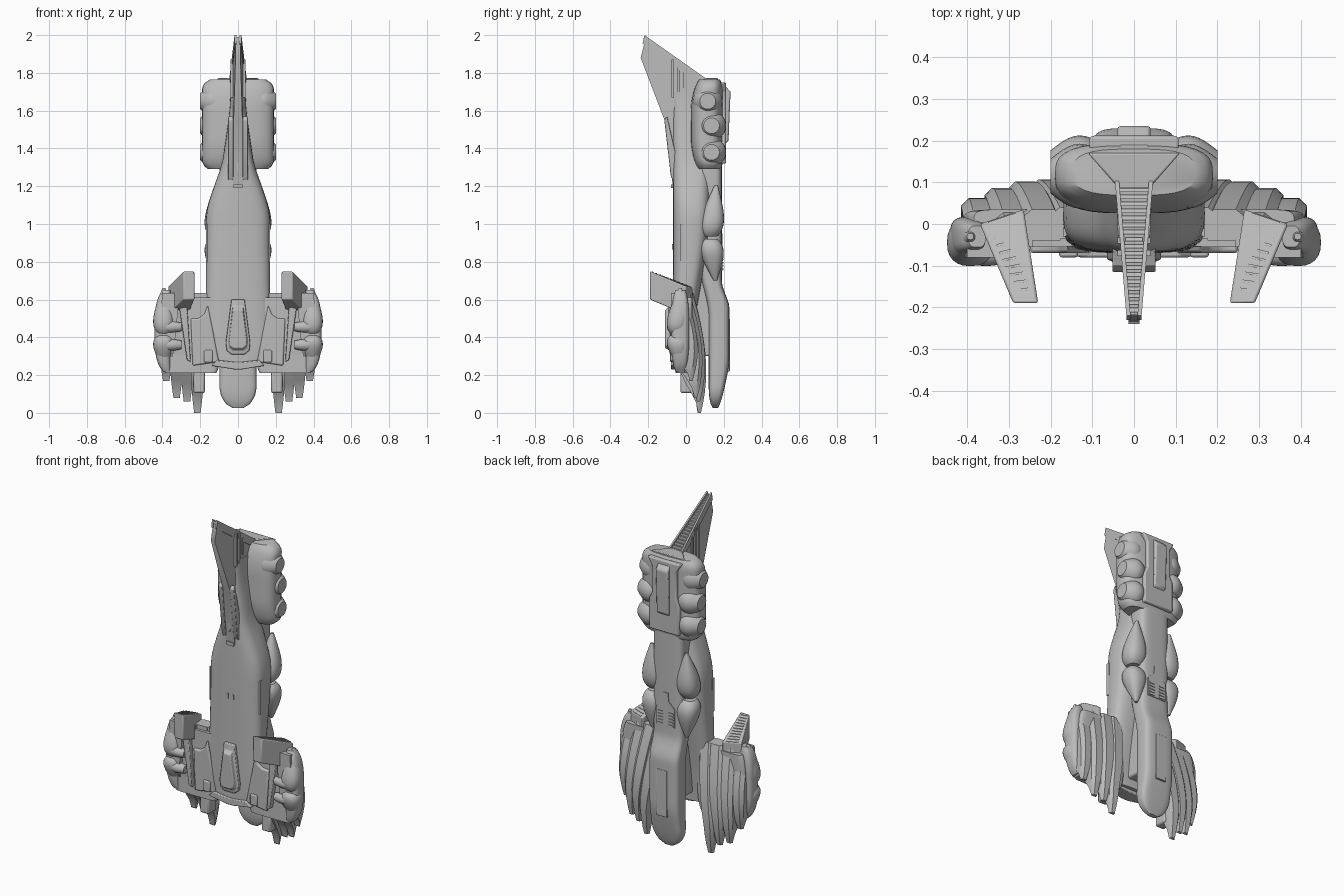
import bpy, bmesh
from math import sin, cos, pi, tau, sqrt, copysign, radians
from mathutils import Vector

cube = bpy.data.objects.get("Cube")
if cube:
    bpy.data.objects.remove(cube, do_unlink=True)

grey = bpy.data.materials.new("hull_grey")
grey.use_nodes = True
grey.diffuse_color = (.5, .5, .5, 1)
grey.node_tree.nodes["Principled BSDF"].inputs["Base Color"].default_value = grey.diffuse_color


def skin(name, rings, mirror=False, bevel=0):
    """Join closed rings of points into a capped solid."""
    bm = bmesh.new()
    loops = [[bm.verts.new(point) for point in ring] for ring in rings]
    for lower, upper in zip(loops, loops[1:]):
        for i in range(len(lower)):
            bm.faces.new((lower[i - 1], lower[i], upper[i], upper[i - 1]))
    bm.faces.new(loops[0])
    bm.faces.new(loops[-1])
    bmesh.ops.recalc_face_normals(bm, faces=bm.faces)
    mesh = bpy.data.meshes.new(name)
    bm.to_mesh(mesh)
    bm.free()
    mesh.materials.append(grey)
    mesh.shade_smooth()
    mesh.set_sharp_from_angle(angle=radians(35))
    ob = bpy.data.objects.new(name, mesh)
    bpy.context.scene.collection.objects.link(ob)
    if bevel:
        modifier = ob.modifiers.new("bevel", "BEVEL")
        modifier.width = bevel
        modifier.segments = 2
    if mirror:
        ob.modifiers.new("mirror", "MIRROR").use_mirror_merge = False


def sweep(name, low, high, shape, power=2, along_x=False, steps=28, sides=32, **options):
    """Superellipse rings; shape(s) gives the centre and half size in both directions."""
    rings = []
    for step in range(steps + 1):
        s = low + (high - low) * step / steps
        u, half_u, v, half_v = shape(s)
        ring = []
        for i in range(sides):
            c, d = cos(tau * i / sides), sin(tau * i / sides)
            a = u + half_u * copysign(abs(c) ** (2 / power), c)
            b = v + half_v * copysign(abs(d) ** (2 / power), d)
            ring.append((s, b, a) if along_x else (a, b, s))
        rings.append(ring)
    skin(name, rings, **options)


def plate(name, outline, front, back, **options):
    """Extrude an (x, z) outline along y."""
    skin(name, [[(x, y, z) for x, z in outline] for y in (front, back)], **options)


def side_plate(name, outline, inner, outer, **options):
    """Extrude a (y, z) outline along x."""
    skin(name, [[(x, y, z) for y, z in outline] for x in (inner, outer)], **options)


def box(name, centre, size, **options):
    (x, y, z), (w, d, h) = centre, (value / 2 for value in size)
    plate(name, [(x - w, z - h), (x + w, z - h), (x + w, z + h), (x - w, z + h)], y - d, y + d, **options)


def teardrop(name, x, y, base, length, radius, lean=0):
    """Blunt at the base, tapering to the far end, which leans in y."""
    def shape(z):
        t = (z - base) / length
        r = radius * sin(pi * (.05 + .87 * t) ** .55)
        return x, r, y + lean * t, r
    sweep(name, base, base + length, shape, power=2.4, sides=24, mirror=True)


def barrel(name, y, z, inner, outer, radius, bulge):
    def shape(x):
        r = radius * (1 + bulge * sin(pi * (x - inner) / (outer - inner)))
        return z, r, y, r
    sweep(name, inner, outer, shape, along_x=True, steps=10, sides=24, mirror=True)


def ramp(low, high, value):
    t = min(1, max(0, (value - low) / (high - low)))
    return t * t * (3 - 2 * t)


def dome(low, high, radius, value):
    """Quarter-round falloff at both ends of a span."""
    t = min(1, max(.02, min(value - low, high - value) / radius))
    return sqrt(1 - (1 - t) ** 2)


def both_sides(points):
    return points + [(-x, z) for x, z in reversed(points)]


# Main front hull, broad below and drawn in toward the tail
def hull(z):
    width = .13 + .04 * ramp(.25, .36, z) - .08 * ramp(1.02, 1.36, z) - .05 * ramp(1.2, 1.7, z)
    back = .02 + .11 * ramp(.2, 1.1, z)
    return 0, width, (back - .07) / 2, (back + .07) / 2


sweep("main_hull", .25, 1.7, hull, power=3.2)
plate("hull_chin", both_sides([(.02, .27), (.11, .28), (.14, .25), (.02, .23)]), -.08, 0, bevel=.005)
box("hull_side_slot", (.166, -.02, .9), (.008, .02, .2), mirror=True)
box("hull_front_mark", (.018, -.07, .88), (.006, .01, .03), mirror=True)
box("tail_root_vent", (0, -.07, 1.2), (.05, .02, .02))
box("tail_root_slot", (0, -.07, 1.3), (.01, .03, .05))

# Cockpit canopy, stepped inward toward the front
canopy = both_sides([(.035, .6), (.065, .37), (.06, .33), (.035, .31)])
skin("cockpit", [[(x * k, y, .42 + (z - .42) * k) for x, z in canopy]
                 for k, y in ((1, -.06), (1, -.085), (.8, -.09), (.7, -.11))], bevel=.004)


# Rear spine with a rounded nose and a deeper lower half
def spine(z):
    nose = dome(.02, 2, .12, z)
    front = .15 - .03 * nose - .05 * ramp(.5, .8, z)
    back = .16 + (.03 + .04 * ramp(.02, .3, z) * (1 - ramp(.55, .7, z))) * nose
    return 0, .098 * nose, (front + back) / 2, (back - front) / 2


sweep("spine", .025, 1.35, spine, power=4.2, steps=60, sides=40)
box("spine_core", (0, .07, .85), (.12, .14, 1.1), bevel=.01)
box("spine_panel", (0, .22, .36), (.07, .024, .28), bevel=.003)
plate("spine_arrow", both_sides([(.015, .95), (.02, .9), (.06, .86), (.06, .75)]), .17, .194)
for i in range(5):
    box("spine_vent", (.034, .193, .76 + .018 * i), (.036, .01, .008), mirror=True)
teardrop("upper_spine_pod", .115, .13, .935, .27, .062, lean=.03)
teardrop("lower_spine_pod", .115, .13, .92, -.22, .062, lean=.025)


# Aft engine block with three barrels on each side
def engine(z):
    end, slope = dome(1.28, 1.77, .06, z), dome(1.26, 1.79, .2, z)
    front, back = .11 - .085 * slope, .17 + .025 * end
    return 0, .12 + .07 * end, (front + back) / 2, (back - front) / 2


sweep("engine_block", 1.29, 1.765, engine, power=3)
for y, z in ((.135, 1.38), (.135, 1.52), (.115, 1.65)):
    barrel("engine_barrel", y, z, .06, .2, .042, .85)
plate("engine_back_plate", both_sides([(.1, 1.32), (.1, 1.5), (.08, 1.54), (.08, 1.7), (.11, 1.75)]),
      .15, .212, bevel=.008)
side_plate("engine_back_cap", [(.18, 1.4), (.225, 1.44), (.236, 1.7), (.18, 1.76)], -.04, .04, bevel=.008)
fairing = both_sides([(.04, .09), (.11, .17)])
skin("engine_top_fairing", [[(x, y, z) for x, y in fairing] for z in (1.7, 1.772)], bevel=.004)


# Tail fin, thinner toward its tip, with a laddered upper edge
def fin_half(y):
    return .033 + y * .085


fin = [(-.215, 1.98), (-.24, 1.88), (-.11, 1.54), (-.07, 1.2), (.03, 1.2), (.12, 1.74)]
skin("tail_fin", [[(side * fin_half(y), y, z) for y, z in fin] for side in (-1, 1)])
tip, root, depth = Vector((0, -.22, 2)), Vector((0, .12, 1.76)), Vector((0, -.01, -.045))
rail = (tip, root, root + depth, tip + depth)
skin("fin_edge_rail", [[(fin_half(p.y) + offset, p.y, p.z) for p in rail] for offset in (-.006, .004)], mirror=True)
rungs = 20
for i in range(rungs):
    point = tip.lerp(root, (i + .5) / rungs) + depth / 3
    box("fin_rung", point, (2 * fin_half(point.y), .008, .02))
side_plate("fin_strake", [(-.115, 1.55), (-.1, 1.57), (-.045, 1.33), (-.06, 1.22), (-.08, 1.25)],
           .025, .052, mirror=True, bevel=.003)
for y, height in ((-.07, .2), (-.04, .18), (-.005, .1)):
    box("fin_side_rib", (.03, y, 1.77), (.02, .014, height), mirror=True)

# Side wing bodies and front armour
sweep("wing_body", .21, .61, lambda z: (.25, .12 + .04 * dome(.2, .62, .15, z), -.01, .045),
      power=7, mirror=True)
plate("wing_armour", [(.1, .27), (.17, .26), (.24, .25), (.25, .5), (.21, .5), (.18, .52), (.16, .57)],
      -.07, -.03, mirror=True, bevel=.008)
plate("wing_strut", [(.25, .27), (.27, .28), (.31, .55), (.27, .57)], -.085, -.03, mirror=True, bevel=.004)
box("wing_bracket", (.157, -.06, .3), (.045, .04, .065), mirror=True, bevel=.006)

# Overlapping feather ribs that fan down behind each wing
root_z = .635
for i, tip_z in enumerate((0, .06, .08, .17)):
    shift = -.005 * i * i
    rings = []
    for step in range(13):
        t = step / 12
        z = root_z + (tip_z - root_z) * t
        x = .155 + .067 * i + (.06 - .012 * i) * min(1, t * 1.4)
        w = .045 - .028 * t ** 3
        front = shift - .035 + .1 * ramp(.6, 1, t)
        back = shift + .04 + .07 * sin(pi * .72 * t) - .015 * t ** 4
        edge = back - .018
        rings.append([(x - w, front, z), (x + w, front, z), (x + w, edge, z),
                      (x + w * .5, back, z), (x - w * .7, back, z), (x - w, edge, z)])
    skin("wing_feather", rings, mirror=True)
box("wing_claw", (.205, .01, .17), (.06, .08, .13), mirror=True, bevel=.01)


# Outer wing shell with paired teardrop pods and barrels
def shell(z):
    end = dome(.21, .66, .17, z)
    return .365 + .035 * end, .01 + .032 * end, -.03, .015 + .032 * end


sweep("wing_shell", .22, .65, shell, power=3, mirror=True)
teardrop("upper_wing_pod", .393, -.05, .42, .24, .056, lean=.02)
teardrop("lower_wing_pod", .393, -.05, .41, -.17, .056, lean=.02)
for z in (.36, .455):
    barrel("wing_barrel", -.07, z, .3, .41, .022, .4)

# Upright winglets with slatted top faces
top = [Vector(p) for p in ((.23, -.19, .75), (.29, -.19, .75), (.37, 0, .67), (.265, .035, .665))]
drop = Vector((0, 0, -.15))
skin("winglet", [[p + drop for p in top], top], mirror=True, bevel=.006)
slats = 11
for i in range(slats):
    slat = []
    for t, sides in (((i + .6) / slats, (.18, .82)), ((i + .9) / slats, (.82, .18))):
        left, right = top[0].lerp(top[3], t), top[1].lerp(top[2], t)
        slat += [left.lerp(right, side) for side in sides]
    skin("winglet_slat", [[p + drop * lift for p in slat] for lift in (-.02, .03)], mirror=True)
